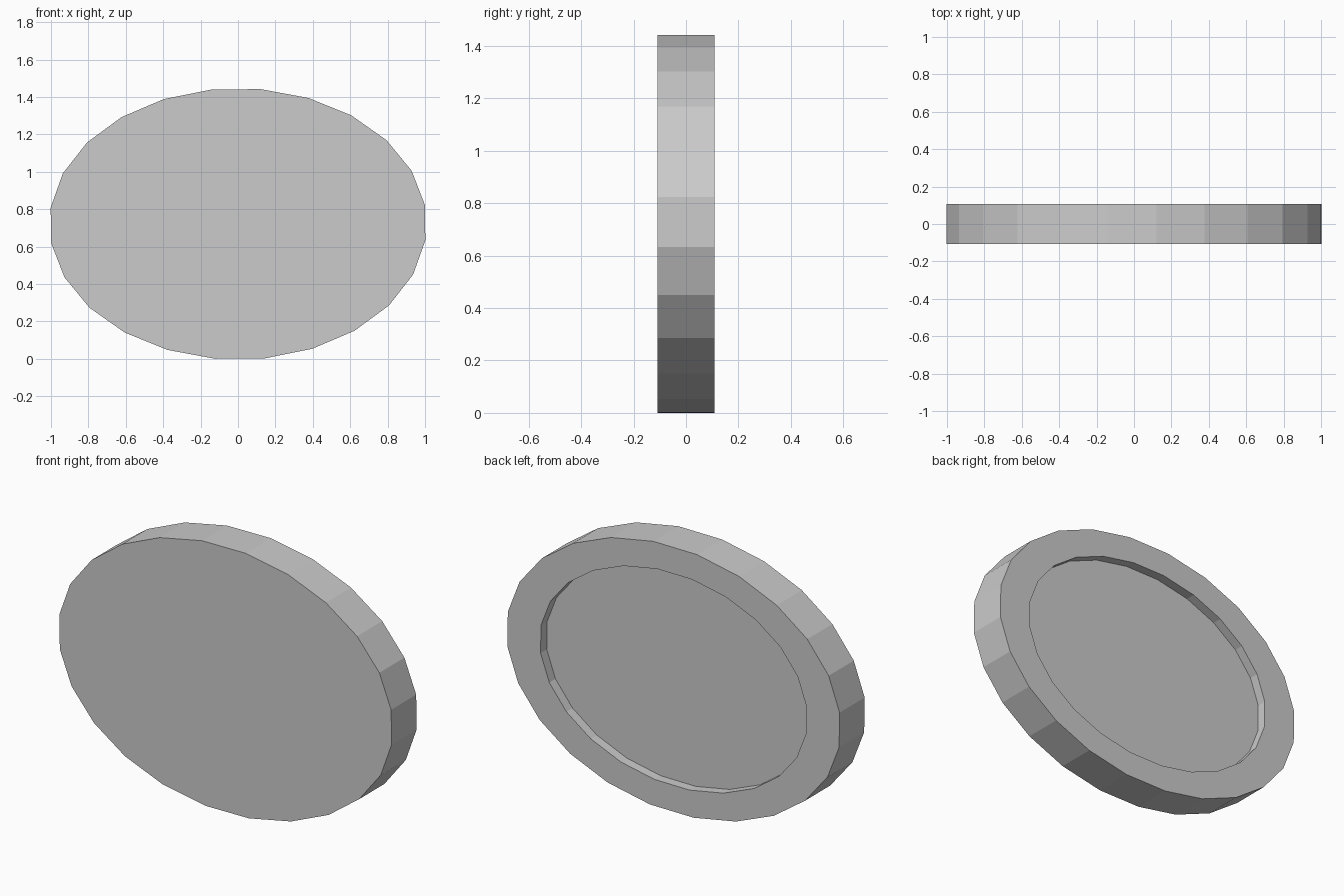
import bpy, bmesh, math

if "Cube" in bpy.data.objects:
    bpy.data.objects.remove(bpy.data.objects["Cube"])

SIDES, PHASE = 24, math.radians(8.1)
A, B, HALF = 1.009, 0.726, 0.108   # ellipse radii and half thickness
RIM, DEPTH = 0.80, 0.053           # recess scale and depth

bm = bmesh.new()


def ring(scale, y):
    verts = []
    for i in range(SIDES):
        t = PHASE + 2 * math.pi * i / SIDES
        verts.append(bm.verts.new((A * scale * math.cos(t), y,
                                   0.72 + B * scale * math.sin(t))))
    return verts


# Front edge, back edge, recess lip, recess floor
rings = [ring(1, -HALF), ring(1, HALF), ring(RIM, HALF), ring(RIM, HALF - DEPTH)]
for a, b in zip(rings, rings[1:]):
    for i in range(SIDES):
        j = (i + 1) % SIDES
        bm.faces.new((a[i], a[j], b[j], b[i]))
bm.faces.new(rings[0])
bm.faces.new(rings[-1])
bmesh.ops.recalc_face_normals(bm, faces=bm.faces)

# Stand on the ground, centred on x
low = min(v.co.z for v in bm.verts)
mid = (min(v.co.x for v in bm.verts) + max(v.co.x for v in bm.verts)) / 2
bmesh.ops.translate(bm, verts=bm.verts, vec=(-mid, 0, -low))

# Oval disc with recessed back
mesh = bpy.data.meshes.new("oval_disc")
bm.to_mesh(mesh)
bm.free()
bpy.context.collection.objects.link(bpy.data.objects.new("oval_disc", mesh))
